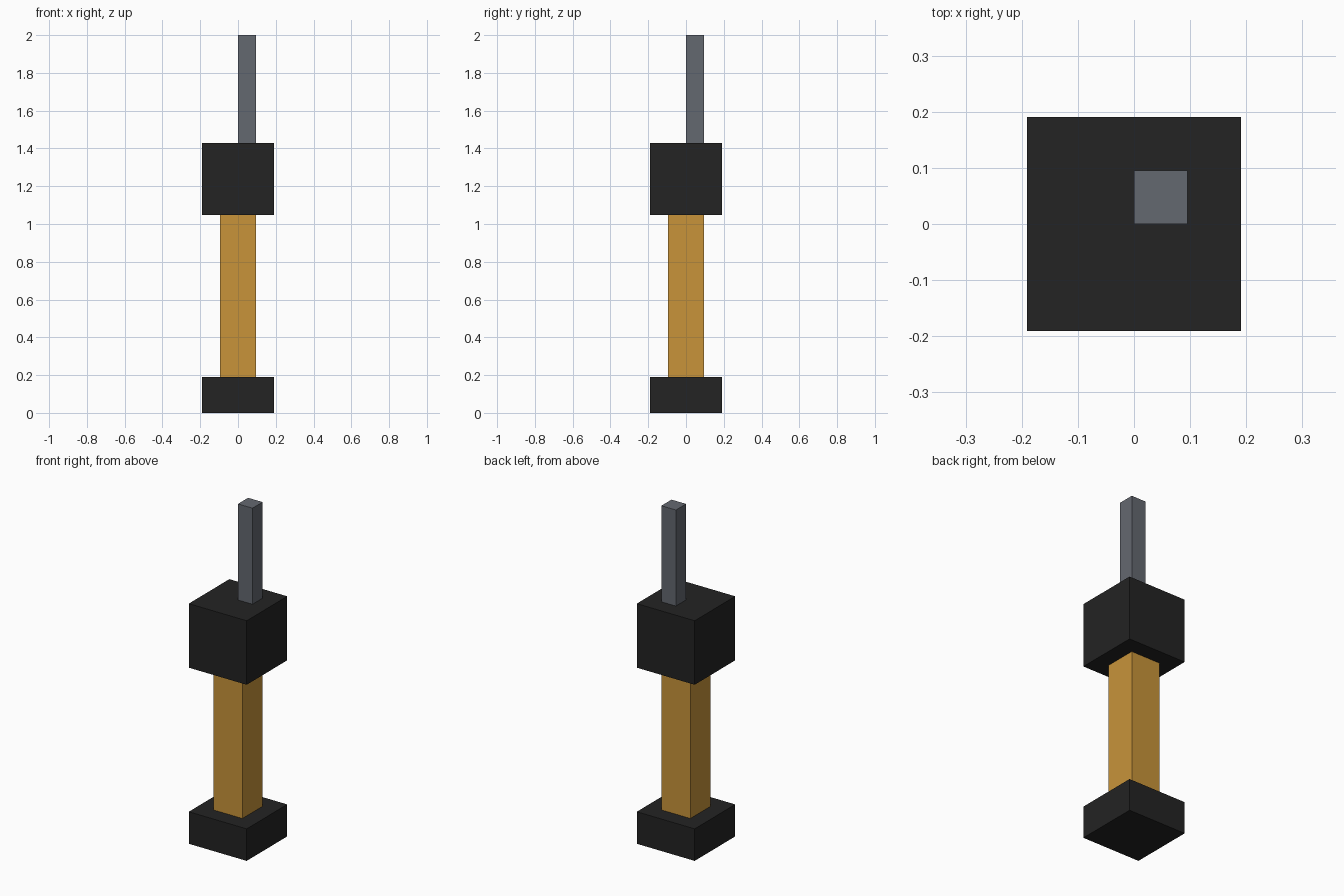
import bpy
import bmesh
from mathutils import Matrix, Vector

if "Cube" in bpy.data.objects:
    bpy.data.objects.remove(bpy.data.objects["Cube"])

U = 2 / 21  # module: every dimension is a whole number of these


def material(name, rgb):
    m = bpy.data.materials.new(name)
    m.diffuse_color = (*rgb, 1)
    m.use_nodes = True
    m.node_tree.nodes["Principled BSDF"].inputs["Base Color"].default_value = m.diffuse_color
    return m


BLACK = material("black", (0.0168, 0.0168, 0.0168))
AMBER = material("amber", (0.578, 0.296, 0.042))
STEEL = material("steel_grey", (0.127, 0.138, 0.162))


def box(name, width, z0, z1, mat, x=0, y=0):
    """Square box centred on (x, y) from z0 to z1, all in modules."""
    bm = bmesh.new()
    place = Matrix.Translation(Vector((x, y, (z0 + z1) / 2)) * U)
    size = Matrix.Diagonal((width * U, width * U, (z1 - z0) * U, 1))
    bmesh.ops.create_cube(bm, size=1, matrix=place @ size)
    mesh = bpy.data.meshes.new(name)
    bm.to_mesh(mesh)
    bm.free()
    mesh.materials.append(mat)
    bpy.context.collection.objects.link(bpy.data.objects.new(name, mesh))


box("base", 4, 0, 2, BLACK)
box("shaft", 2, 2, 11, AMBER)
box("head", 4, 11, 15, BLACK)
# Thin rod stands off-centre on the head
box("rod", 1, 15, 21, STEEL, x=0.5, y=0.5)
